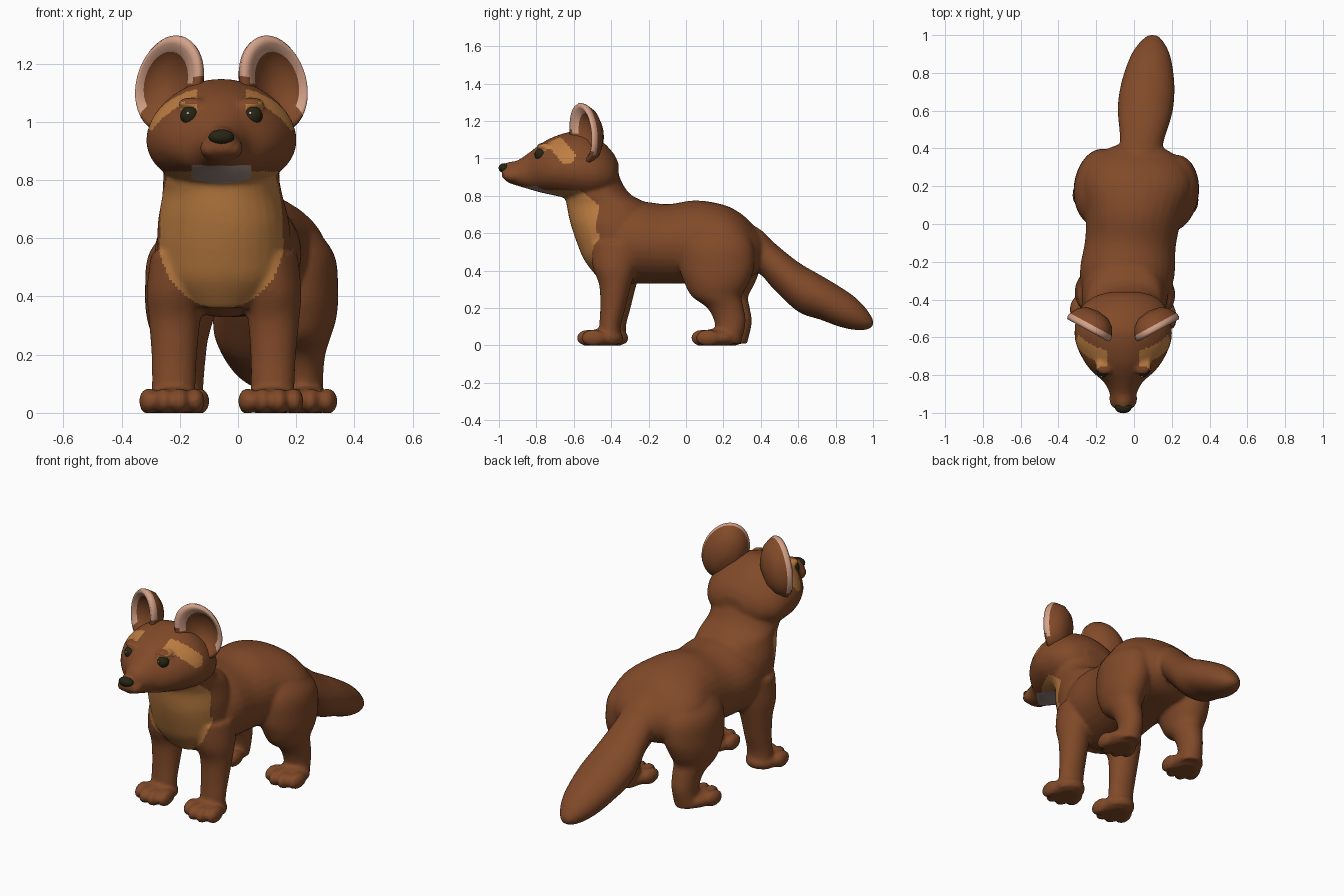
import bpy, bmesh, math
from mathutils import Vector, Matrix

cube = bpy.data.objects.get("Cube")
if cube:
    bpy.data.objects.remove(cube)


def material(name, rgb):
    mat = bpy.data.materials.new(name)
    mat.use_nodes = True
    mat.diffuse_color = (*rgb, 1)
    bsdf = next(n for n in mat.node_tree.nodes if n.type == 'BSDF_PRINCIPLED')
    bsdf.inputs["Base Color"].default_value = (*rgb, 1)
    return mat


brown = material("brown fur", (.22, .068, .022))
tan = material("tan fur", (.52, .21, .055))
grey = material("grey chin fur", (.42, .31, .26))
pink = material("pink ear rim", (.66, .36, .25))
dark = material("dark nose and eyes", (.02, .018, .007))
glint = material("pale eye glint", (.75, .72, .6))


def spline(rows, steps=5):
    """Catmull-Rom interpolation of cross-section rows."""
    out = []
    for i in range(len(rows) - 1):
        a, b = rows[max(i - 1, 0)], rows[i]
        c, d = rows[i + 1], rows[min(i + 2, len(rows) - 1)]
        for k in range(steps):
            t = k / steps
            out.append([q + t / 2 * (r - p + t * (2*p - 5*q + 4*r - s + t * (3*q - p - 3*r + s)))
                        for p, q, r, s in zip(a, b, c, d)])
    return out + [list(rows[-1])]


def bridge(bm, rings):
    """Skin a list of vertex rings, closing both ends; returns faces per band."""
    bands = []
    n = len(rings[0])
    for low, high in zip(rings, rings[1:]):
        bands.append([bm.faces.new((low[i], low[(i + 1) % n], high[(i + 1) % n], high[i]))
                      for i in range(n)])
    bm.faces.new(rings[0][::-1])
    bm.faces.new(rings[-1])
    return bands


def loft(bm, rows, axis, side=1, egg=0, n=32):
    """Rows: station, low edge, high edge, half width, sideways offset."""
    rings = []
    for t, low, high, half, off in spline([(*r, 0)[:5] for r in rows]):
        ring = []
        for i in range(n):
            a = math.tau * i / n
            x = side * off + half * math.cos(a) * (1 - egg * math.sin(a))
            w = (low + high) / 2 + (high - low) / 2 * math.sin(a)
            ring.append(bm.verts.new((x, t, w) if axis == 'y' else (x, w, t)))
        rings.append(ring)
    bridge(bm, rings)


def ball(bm, centre, radii):
    m = Matrix.Translation(centre) @ Matrix.Diagonal((*radii, 1))
    bmesh.ops.create_uvsphere(bm, u_segments=24, v_segments=16, radius=1, matrix=m)


def finish(name, mesh, mats):
    """Bend the straight figure slightly towards its left at the rear."""
    for v in mesh.vertices:
        x, y, z = v.co
        low = min(1, max(0, (.85 - z) / .2))
        v.co = (x - .057 + .11 * max(0, y + .45), y - .08 * x * low, max(z, 0))
    for m in mats:
        mesh.materials.append(m)
    mesh.polygons.foreach_set("use_smooth", [True] * len(mesh.polygons))
    obj = bpy.data.objects.new(name, mesh)
    bpy.context.collection.objects.link(obj)
    return obj


def from_bmesh(name, bm, mats):
    bmesh.ops.recalc_face_normals(bm, faces=bm.faces)
    mesh = bpy.data.meshes.new(name)
    bm.to_mesh(mesh)
    bm.free()
    return finish(name, mesh, mats)


bm = bmesh.new()
# Torso
loft(bm, [(-.42, .36, .7, .18), (-.36, .33, .75, .23), (-.25, .33, .77, .25),
          (-.1, .33, .755, .24), (.05, .33, .775, .255), (.2, .34, .752, .29),
          (.3, .35, .7, .27), (.37, .38, .63, .2), (.42, .42, .58, .1)], 'y')
# Chest and neck
loft(bm, [(.36, -.47, -.25, .12), (.45, -.54, -.2, .2), (.54, -.58, -.15, .225),
          (.65, -.617, -.15, .225), (.75, -.638, -.2, .205), (.81, -.645, -.3, .2),
          (.9, -.62, -.355, .19), (1, -.58, -.38, .17)], 'z')
# Head and muzzle
loft(bm, [(-.985, .9, .965, .035), (-.95, .87, .98, .055), (-.9, .853, .99, .07),
          (-.84, .835, 1.03, .1), (-.78, .818, 1.075, .165), (-.72, .805, 1.11, .21),
          (-.63, .785, 1.14, .25), (-.55, .77, 1.145, .255), (-.46, .78, 1.1, .235),
          (-.39, .82, 1.03, .17), (-.36, .88, .97, .08)], 'y', egg=.13)
# Tail
loft(bm, [(.3, .4, .66, .1), (.39, .385, .625, .11), (.47, .3, .55, .12),
          (.6, .18, .445, .145), (.72, .137, .375, .143), (.82, .1, .315, .125),
          (.9, .083, .26, .1), (.96, .083, .2, .065), (1, .1, .14, .025)], 'y')


def paw(bm, x, y):
    ball(bm, (x, y, .04), (.095, .11, .05))
    for off, ahead in ((-.08, .045), (-.028, .075), (.028, .075), (.08, .045)):
        ball(bm, (x + off, y - ahead, .04), (.033, .065, .045))


for s in (-1, 1):
    # Front legs
    loft(bm, [(.55, -.5, -.22, .1, .15), (.42, -.485, -.25, .1, .165),
              (.32, -.45, -.28, .088, .17), (.2, -.445, -.31, .078, .17),
              (.1, -.45, -.335, .075, .17), (.01, -.45, -.33, .075, .17)], 'z', s)
    paw(bm, s * .17, -.43)
    # Hind legs
    loft(bm, [(.67, .04, .28, .09, .13), (.55, -.02, .37, .135, .18),
              (.42, -.02, .38, .13, .2), (.33, .01, .35, .115, .21),
              (.26, .05, .315, .095, .21), (.2, .13, .325, .077, .205),
              (.12, .17, .335, .067, .205), (.01, .18, .31, .067, .21)], 'z', s)
    paw(bm, s * .22, .185)
    # Lip pads and brows
    ball(bm, (s * .033, -.925, .908), (.042, .055, .035))
    ball(bm, (s * .1, -.755, 1.064), (.05, .045, .02))

# Fuse the body into one smooth skin
raw = bpy.data.meshes.new("raw_body")
bmesh.ops.recalc_face_normals(bm, faces=bm.faces)
bm.to_mesh(raw)
bm.free()
helper = bpy.data.objects.new("raw_body", raw)
bpy.context.collection.objects.link(helper)
remesh = helper.modifiers.new("fuse", 'REMESH')
remesh.mode = 'VOXEL'
remesh.voxel_size = .011
relax = helper.modifiers.new("relax", 'SMOOTH')
relax.factor = .5
relax.iterations = 5
graph = bpy.context.evaluated_depsgraph_get()
skin = bpy.data.meshes.new_from_object(helper.evaluated_get(graph))
bpy.data.objects.remove(helper)


def near(p, a, b, radius):
    a, b = Vector(a), Vector(b)
    t = min(1, max(0, (p - a).dot(b - a) / (b - a).length_squared))
    return (p - a - t * (b - a)).length < radius


def fur(c, n):
    """Slot index: 0 brown, 1 tan, 2 grey."""
    d, side = abs(c.x), Vector((c.y, c.z))
    # Chin
    if -.9 < c.y < -.655 and c.z < .85 and d < .1 and n.z < -.2:
        return 2
    # Bib
    if c.z < .6 and c.y < -.4 and (d / .215) ** 2 + ((c.z - .6) / .24) ** 2 < 1:
        return 1
    if .6 <= c.z < .83 and c.y < -.46 - .09 * max(0, (c.z - .75) / .07):
        return 1
    # Brow patches
    if d > .085 and (near(side, (-.78, 1.05), (-.7, 1.085), .018)
                     or near(side, (-.69, 1.075), (-.635, 1.01), .042)):
        return 1
    return 0


slots = [fur(p.center, p.normal) for p in skin.polygons]
skin.materials.clear()
body = finish("body", skin, (brown, tan, grey))
body.data.polygons.foreach_set("material_index", slots)

# Ears: a cupped shell with a pale rolled rim
profile = [(.05, .1, 0), (.5, .09, 0), (.8, .06, 0), (.96, .02, 0), (1, 0, 0),
           (.95, -.015, 0), (.83, -.012, .008), (.66, .01, .018), (.45, .04, .018), (.05, .05, .018)]
for s, label in ((1, "left"), (-1, "right")):
    bm = bmesh.new()
    across, back = Vector((.88 * s, .48, 0)), Vector((-.48 * s, .88, 0))
    rings, flat = [], {}
    for scale, depth, shift in profile:
        ring = []
        for i in range(40):
            a = math.tau * i / 40
            u, v = .128 * scale * math.cos(a) + shift, .165 * scale * math.sin(a)
            u -= .17 * v
            vert = bm.verts.new(Vector((.18 * s, -.55, 1.132)) + across * u + back * depth
                                + Vector((0, 0, v)))
            flat[vert] = (u, v)
            ring.append(vert)
        rings.append(ring)
    for band in bridge(bm, rings)[3:7]:
        for f in band:
            u, v = flat[f.verts[0]]
            f.material_index = int(v > -.05 - .6 * u)
    from_bmesh(label + "_ear", bm, (brown, pink))

    # Eyes
    for name, centre, radii, mat in (
            ("eye", (s * .107, -.775, 1.02), (.034, .034, .035), dark),
            ("eye_glint", (s * .107 - .008, -.808, 1.03), (.005, .004, .005), glint)):
        bm = bmesh.new()
        ball(bm, centre, radii)
        from_bmesh(label + "_" + name, bm, (mat,))

# Nose
bm = bmesh.new()
ball(bm, (0, -.972, .948), (.044, .03, .026))
from_bmesh("nose", bm, (dark,))
